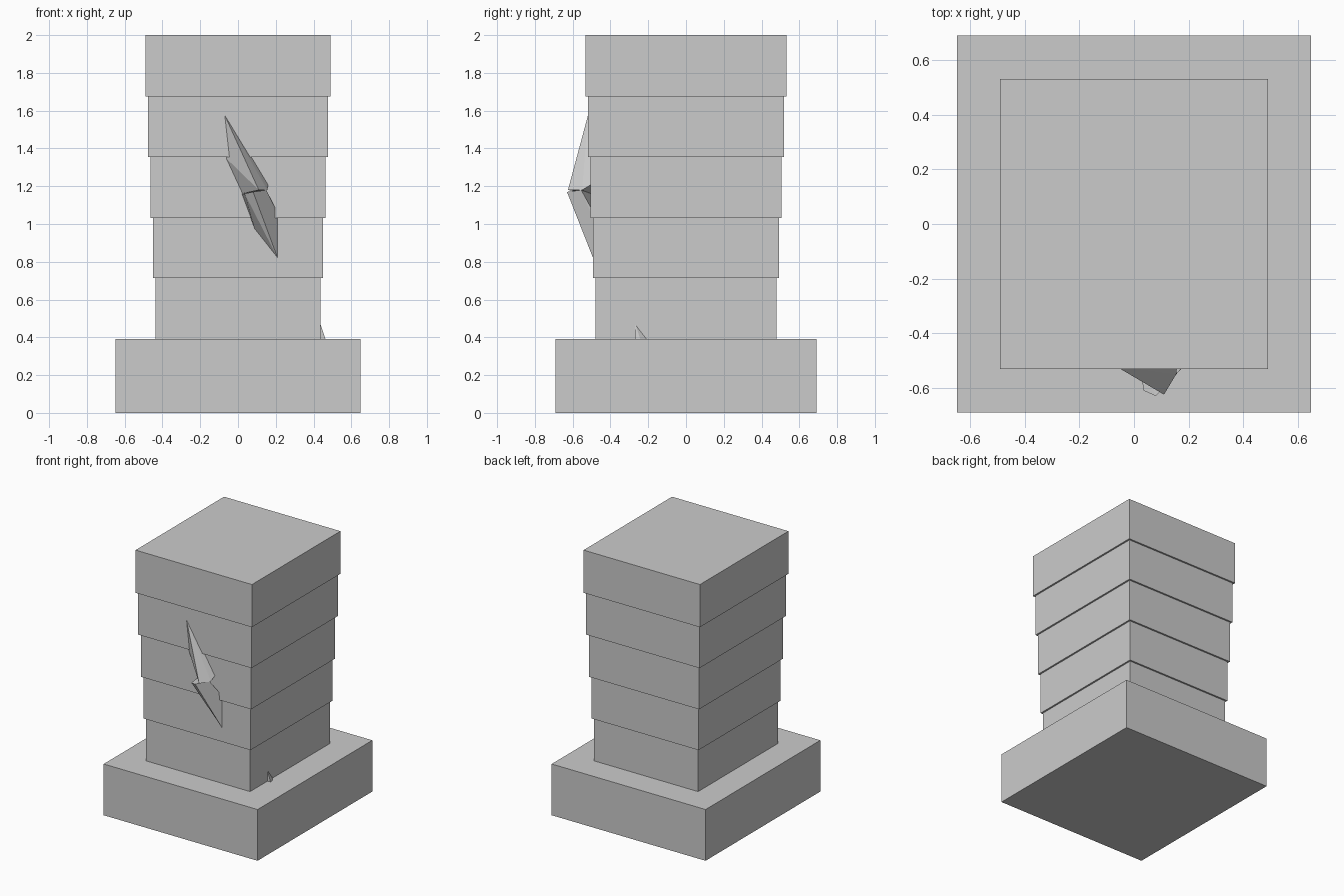
import bpy
import bmesh

cube = bpy.data.objects.get("Cube")
if cube:
    bpy.data.objects.remove(cube, do_unlink=True)

stone = bpy.data.materials.new("grey_stone")
stone.use_nodes = True
grey = (0.6, 0.6, 0.6, 1)
stone.diffuse_color = grey
stone.node_tree.nodes["Principled BSDF"].inputs["Base Color"].default_value = grey


def add_object(name, bm):
    bmesh.ops.recalc_face_normals(bm, faces=bm.faces)
    mesh = bpy.data.meshes.new(name)
    bm.to_mesh(mesh)
    bm.free()
    mesh.materials.append(stone)
    obj = bpy.data.objects.new(name, mesh)
    bpy.context.collection.objects.link(obj)


def block(name, half_x, half_y, bottom, top):
    bm = bmesh.new()
    bmesh.ops.create_cube(bm, size=2)
    for v in bm.verts:
        v.co.x *= half_x
        v.co.y *= half_y
        v.co.z = top if v.co.z > 0 else bottom
    add_object(name, bm)


def shard(name, points):
    bm = bmesh.new()
    verts = [bm.verts.new(p) for p in points]
    hull = bmesh.ops.convex_hull(bm, input=verts)
    loose = set(hull["geom_interior"] + hull["geom_unused"])
    bmesh.ops.delete(bm, geom=[g for g in loose if isinstance(g, bmesh.types.BMVert)],
                     context='VERTS')
    add_object(name, bm)


# Plinth and the five tiers that widen upwards
block("plinth", 0.648, 0.69, 0, 0.39)
levels = [0.39, 0.714, 1.033, 1.355, 1.675, 2.0]
for i in range(5):
    grow = 0.013 * i
    block(f"tier_{i + 1}", 0.438 + grow, 0.48 + grow, levels[i], levels[i + 1])

# Broken stone shards on the front
shard("upper_shard", [
    (-0.07, -0.519, 1.575), (0.11, -0.625, 1.18), (0.155, -0.55, 1.18),
    (-0.07, -0.50, 1.355), (0.02, -0.50, 1.16), (0.07, -0.50, 1.36),
    (0.16, -0.50, 1.21)])
shard("lower_shard", [
    (0.21, -0.492, 0.82), (0.035, -0.61, 1.16), (0.08, -0.63, 1.17),
    (0.15, -0.555, 1.18), (0.20, -0.50, 1.08), (0.21, -0.492, 1.03),
    (0.09, -0.49, 0.97), (0.02, -0.50, 1.16)])

# Small chip at the foot of the left side
shard("foot_chip", [
    (0.435, -0.27, 0.475), (0.465, -0.27, 0.385), (0.46, -0.24, 0.385),
    (0.435, -0.20, 0.385), (0.43, -0.27, 0.385)])
